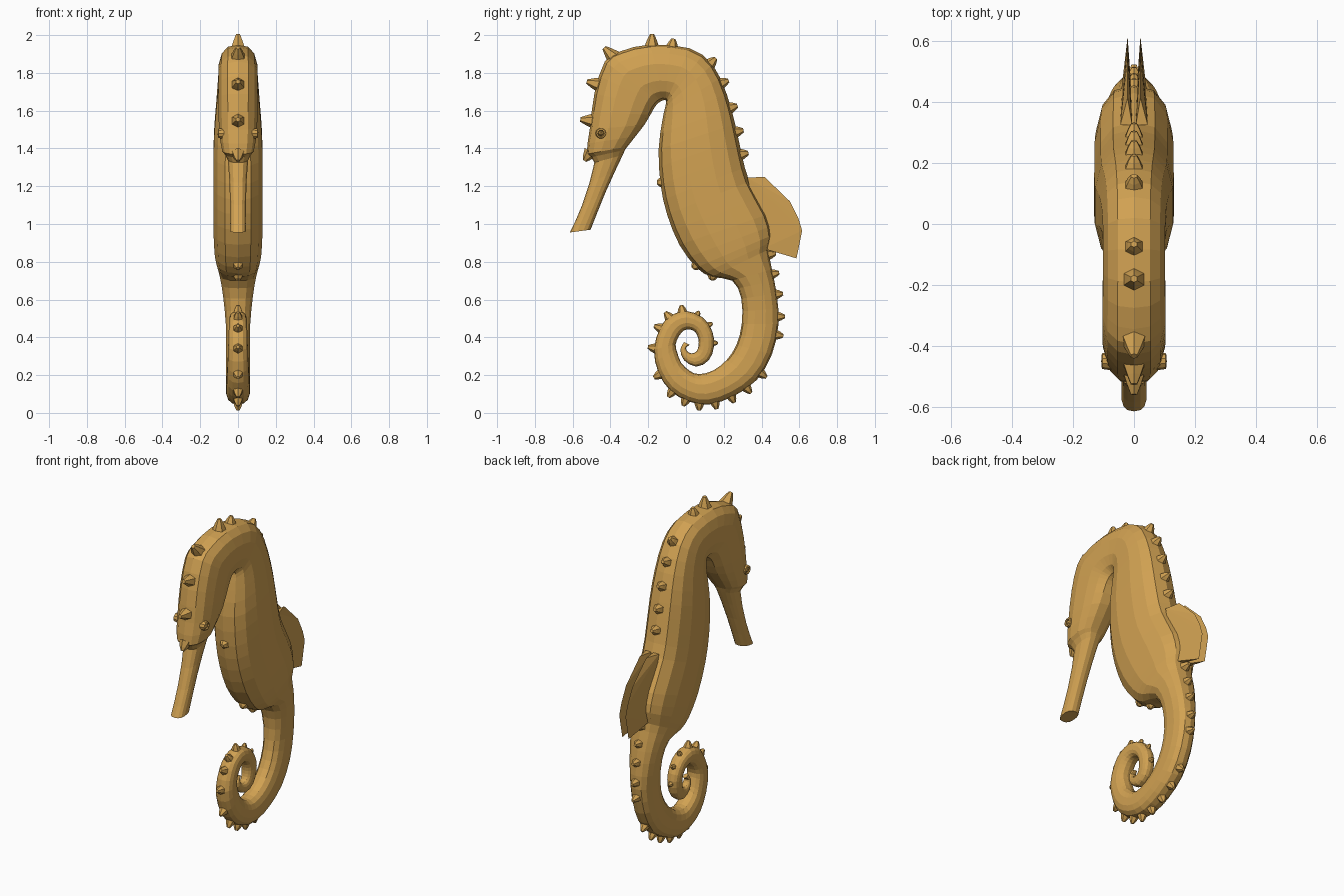
import bpy, bmesh, math
from mathutils import Vector

if "Cube" in bpy.data.objects:
    bpy.data.objects.remove(bpy.data.objects["Cube"])

gold = bpy.data.materials.new("golden tan")
gold.diffuse_color = (0.64, 0.36, 0.085, 1)
gold.use_nodes = True
gold.node_tree.nodes["Principled BSDF"].inputs["Base Color"].default_value = gold.diffuse_color

def make(name, bm):
    bmesh.ops.recalc_face_normals(bm, faces=bm.faces)
    me = bpy.data.meshes.new(name)
    bm.to_mesh(me)
    bm.free()
    me.materials.append(gold)
    ob = bpy.data.objects.new(name, me)
    bpy.context.collection.objects.link(ob)
    return ob

# Sections: outer edge y, z, inner edge y, z, half width
HEAD_TRUNK = [
    (-.615, .955, -.505, .97, .042), (-.55, 1.10, -.425, 1.17, .043), (-.485, 1.325, -.335, 1.365, .055),
    (-.525, 1.37, -.31, 1.41, .085), (-.51, 1.50, -.22, 1.525, .103), (-.485, 1.69, -.165, 1.62, .106),
    (-.43, 1.86, -.14, 1.645, .106), (-.345, 1.915, -.125, 1.653, .105), (-.19, 1.95, -.115, 1.656, .104),
    (.02, 1.93, -.105, 1.65, .104), (.14, 1.845, -.11, 1.62, .108), (.215, 1.69, -.125, 1.55, .118),
    (.26, 1.53, -.145, 1.395, .13), (.295, 1.37, -.135, 1.21, .133), (.335, 1.225, -.10, 1.05, .133),
    (.43, 1.05, -.035, .89, .132), (.455, .94, .055, .77, .125), (.437, .865, .135, .72, .112),
]
TAIL = [
    (.455, .76, .245, .70, .098), (.48, .63, .293, .605, .08), (.49, .47, .295, .47, .066),
    (.455, .31, .267, .36, .065), (.375, .175, .215, .28, .065), (.255, .09, .145, .225, .065),
    (.125, .045, .07, .205, .064), (.015, .06, .02, .222, .062), (-.08, .115, -.025, .265, .06),
    (-.145, .21, -.045, .315, .056), (-.17, .335, -.055, .363, .053), (-.135, .455, -.035, .41, .05),
    (-.08, .515, -.01, .437, .048), (0, .54, .02, .442, .046), (.09, .505, .05, .427, .043),
    (.14, .43, .066, .39, .04), (.148, .35, .066, .353, .037), (.12, .278, .055, .325, .033),
    (.055, .245, .03, .315, .03), (-.01, .278, .008, .325, .025), (-.03, .335, 0, .345, .02),
    (-.01, .375, .02, .36, .012),
]

def smooth(rows, steps=2):
    out = []
    for i in range(len(rows) - 1):
        p = [rows[max(i - 1, 0)], rows[i], rows[i + 1], rows[min(i + 2, len(rows) - 1)]]
        for s in range(steps):
            t = s / steps
            out.append([b + .5 * t * (c - a + t * (2*a - 5*b + 4*c - d + t * (3*(b - c) + d - a)))
                        for a, b, c, d in zip(*p)])
    return out + [list(rows[-1])]

sections = smooth(HEAD_TRUNK + TAIL)

# Body: rounded rings lofted from the snout to the tail tip
SIDES = 14
bm = bmesh.new()
rings = []
power = lambda v: math.copysign(abs(v) ** .8, v)
for oy, oz, iy, iz, w in sections:
    ring = []
    for k in range(SIDES):
        a = 2 * math.pi * k / SIDES
        c, s = power(math.cos(a)), power(math.sin(a))
        ring.append(bm.verts.new((w * s, (oy + iy) / 2 + c * (oy - iy) / 2,
                                  (oz + iz) / 2 + c * (oz - iz) / 2)))
    rings.append(ring)
for r, q in zip(rings, rings[1:]):
    for k in range(SIDES):
        n = (k + 1) % SIDES
        bm.faces.new((r[k], r[n], q[n], q[k]))
bm.faces.new(rings[0])
bm.faces.new(rings[-1])
make("body", bm)

# Spines: blunt studs set on the nearest part of the body outline
def stud(bm, y, z, h, r):
    p = Vector((y, z))
    best = None
    for s, t in zip(sections, sections[1:]):
        mid = Vector((s[0] + s[2], s[1] + s[3])) / 2
        for j in (0, 2):
            a, b = Vector(s[j:j + 2]), Vector(t[j:j + 2])
            if (b - a).length < 1e-5:
                continue
            f = min(max((p - a).dot(b - a) / (b - a).length_squared, 0), 1)
            q = a.lerp(b, f)
            if best is None or (q - p).length < best[0]:
                n = Vector((a.y - b.y, b.x - a.x)).normalized()
                if n.dot(q - mid) < 0:
                    n = -n
                best = ((q - p).length, q, n)
    q, n = best[1], best[2]
    d = Vector((0, n.x, n.y))
    side = Vector((0, -n.y, n.x))
    base = Vector((0, q.x, q.y))
    loops = []
    for off, rad in ((-.02, r * 1.25), (h * .45, r * .75), (h, r * .35)):
        loops.append([bm.verts.new(base + d * off + side * rad * math.cos(k * math.pi / 3)
                      + Vector((rad * math.sin(k * math.pi / 3), 0, 0))) for k in range(6)])
    for u, v in zip(loops, loops[1:]):
        for k in range(6):
            bm.faces.new((u[k], u[k - 1], v[k - 1], v[k]))
    bm.faces.new(loops[-1])
    bm.faces.new(loops[0])

groups = {
    "crown_spines": (.055, .034, [(-.43, 1.93), (-.51, 1.75), (-.53, 1.55), (-.18, 1.99)]),
    "back_spines": (.036, .03, [(-.52, 1.36), (-.07, 1.96), (.14, 1.86), (.2, 1.75), (.25, 1.62),
                                (.275, 1.49), (.3, 1.37), (.44, .84)]),
    "tail_spines": (.034, .026, [(.48, .74), (.5, .63), (.505, .51), (.5, .41), (.43, .185), (.34, .11),
                                 (.255, .055), (.16, .03), (.07, .03), (-.01, .05), (-.09, .09),
                                 (-.145, .2), (-.18, .345), (-.165, .46), (-.1, .52), (-.02, .54)]),
    "coil_spines": (.02, .017, [(.065, .53), (.13, .47), (.155, .37)]),
    "belly_bumps": (.018, .028, [(-.14, 1.22), (.04, .77), (.14, .71)]),
}
for name, (h, r, spots) in groups.items():
    bm = bmesh.new()
    for y, z in spots:
        stud(bm, y, z, h, r)
    make(name, bm)

for sgn, label in ((1, "right"), (-1, "left")):
    # Eye: raised rim with a small ball
    bm = bmesh.new()
    loops = []
    for x, r in ((.075, .03), (.104, .026), (.107, .018), (.095, .014)):
        loops.append([bm.verts.new((sgn * x, -.45 + r * math.cos(k * math.pi / 5),
                                    1.48 + r * math.sin(k * math.pi / 5))) for k in range(10)])
    for u, v in zip(loops, loops[1:]):
        for k in range(10):
            bm.faces.new((u[k], u[k - 1], v[k - 1], v[k]))
    make(label + "_eye_rim", bm)
    bm = bmesh.new()
    bmesh.ops.create_icosphere(bm, subdivisions=1, radius=.016)
    bmesh.ops.translate(bm, verts=bm.verts, vec=(sgn * .094, -.45, 1.48))
    make(label + "_eye", bm)

    # Back fin: wedge, thick at the root and sharp at the rim
    bm = bmesh.new()
    for y, z in ((.325, 1.245), (.41, .87)):
        for x in (.006, .045):
            bm.verts.new((sgn * x, y, z))
    for y, z in ((.415, 1.25), (.55, 1.12), (.595, 1.03), (.615, .965), (.585, .818)):
        bm.verts.new((sgn * .021, y, z))
    bmesh.ops.convex_hull(bm, input=bm.verts)
    make(label + "_back_fin", bm)
